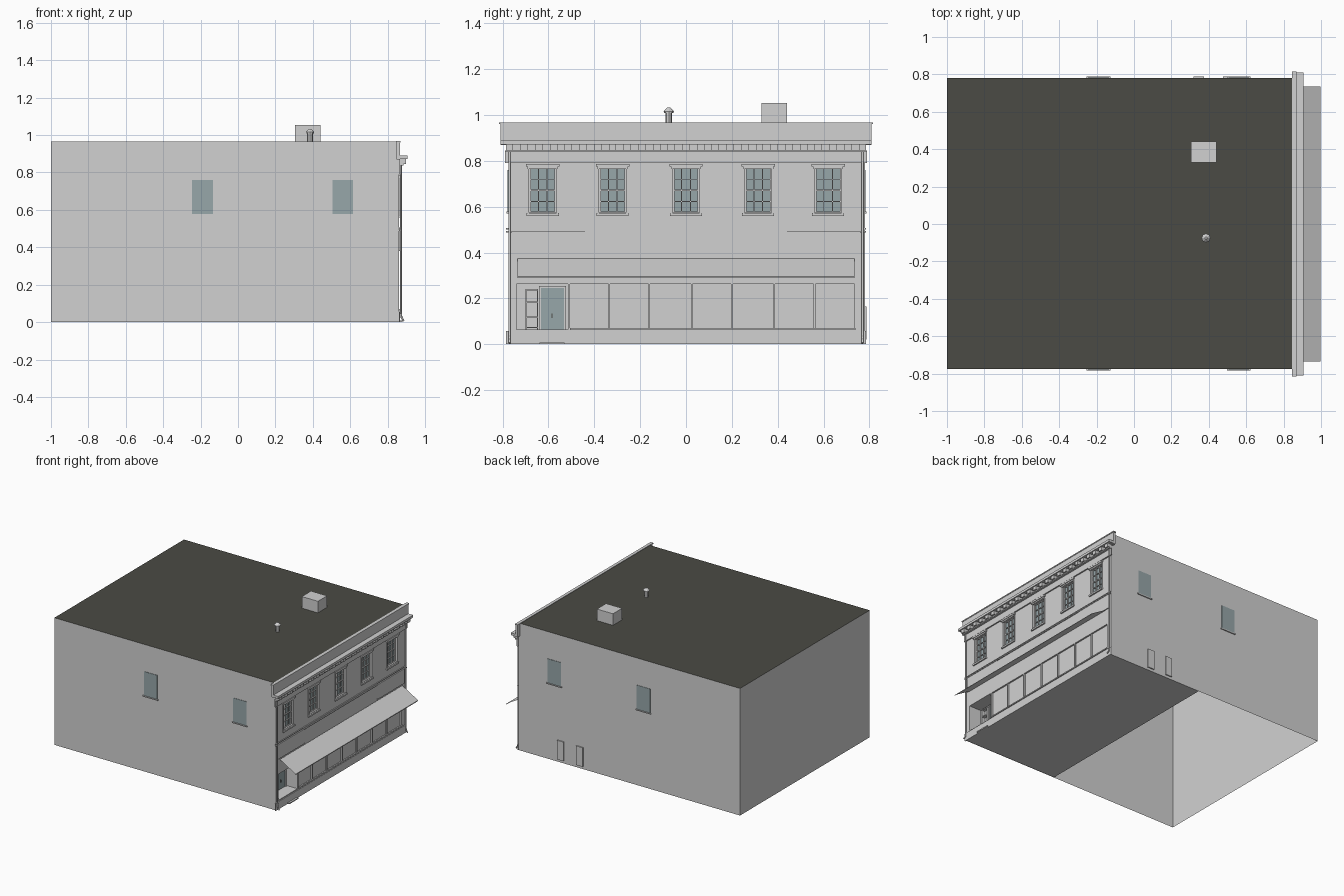
import bpy, bmesh
from mathutils import Vector

if "Cube" in bpy.data.objects:
    bpy.data.objects.remove(bpy.data.objects["Cube"], do_unlink=True)


def material(name, rgb):
    m = bpy.data.materials.new(name)
    m.use_nodes = True
    m.diffuse_color = (*rgb, 1)
    m.node_tree.nodes["Principled BSDF"].inputs["Base Color"].default_value = (*rgb, 1)
    return m


WALL = material("light grey", (0.64, 0.64, 0.64))
ROOF = material("roof charcoal", (0.07, 0.07, 0.058))
GLASS = material("blue grey glass", (0.31, 0.385, 0.4))

LEFT, RIGHT, BACK, FACE, TOP = -0.775, 0.78, -1.0, 0.86, 0.965


def finish(name, bm, *mats):
    me = bpy.data.meshes.new(name)
    bm.to_mesh(me)
    bm.free()
    for m in mats:
        me.materials.append(m)
    ob = bpy.data.objects.new(name, me)
    bpy.context.collection.objects.link(ob)
    return ob


def add_box(bm, xr, yr, zr):
    vs = bmesh.ops.create_cube(bm, size=1)["verts"]
    for v in vs:
        v.co = [r[0] if c < 0 else r[1] for c, r in zip(v.co, (xr, yr, zr))]


def boxes(name, mat, *ranges):
    bm = bmesh.new()
    for r in ranges:
        add_box(bm, *r)
    return finish(name, bm, mat)


def sheet(name, mat, *quads):
    bm = bmesh.new()
    for q in quads:
        bm.faces.new([bm.verts.new(p) for p in q])
    return finish(name, bm, mat)


def facade(name, ys, zs, holes):
    """Wall facing +x; holes maps a (column, row) to (depth, material slot)."""
    bm = bmesh.new()
    grid = [[bm.verts.new((FACE, y, z)) for z in zs] for y in ys]
    cells = {}
    for i in range(len(ys) - 1):
        for j in range(len(zs) - 1):
            cells[i, j] = bm.faces.new((grid[i][j], grid[i + 1][j],
                                        grid[i + 1][j + 1], grid[i][j + 1]))
    for key, (depth, slot) in holes.items():
        new = bmesh.ops.extrude_discrete_faces(bm, faces=[cells[key]])["faces"][0]
        new.material_index = slot
        bmesh.ops.translate(bm, verts=new.verts, vec=(-depth, 0, 0))
    finish(name, bm, WALL, GLASS)


# Hollow shell: three plain walls, roof, and a floor under the front half only
def wall(a, b):
    return [(*a, 0), (*b, 0), (*b, TOP), (*a, TOP)]


corners = [(FACE, RIGHT), (BACK, RIGHT), (BACK, LEFT), (FACE, LEFT)]
sheet("outer_walls", WALL, *[wall(corners[i], corners[i + 1]) for i in range(3)])
sheet("roof", ROOF, [(x, y, TOP) for x, y in corners])
sheet("floor", WALL, [(x, y, 0.002) for x, y in
                      ((FACE, LEFT), (0.07, LEFT), (0.07, RIGHT), (FACE, RIGHT))])

# Shop level: recessed entrance and a row of display panes
mullions = [-0.335, -0.16, 0.025, 0.2, 0.385, 0.56]
ys = [LEFT, -0.74, -0.515, -0.505]
for m in mullions:
    ys += [m - 0.004, m + 0.004]
ys += [0.735, RIGHT]
shop_holes = {(i, 1): (0.012, 0) for i in range(3, len(ys) - 1, 2)}
shop_holes[1, 1] = (0.1, 0)
facade("shop_front", ys, [0, 0.065, 0.262, 0.5], shop_holes)

# Upper storey with five sash windows
centres = [-0.625, -0.32, 0, 0.315, 0.62]
ys = [LEFT] + [c + s for c in centres for s in (-0.06, 0.06)] + [RIGHT]
facade("upper_front", ys, [0.5, 0.575, 0.768, TOP],
       {(i, 1): (0.02, 1) for i in range(1, 11, 2)})

for k, c in enumerate(centres):
    x = (0.838, 0.848)
    z0, z1 = 0.575, 0.768
    parts = [(x, (c + s * 0.056 - 0.005, c + s * 0.056 + 0.005), (z0, z1)) for s in (-1, 1)]
    parts += [(x, (c + s * 0.019 - 0.002, c + s * 0.019 + 0.002), (z0, z1)) for s in (-1, 1)]
    for j, h in enumerate((0.004, 0.002, 0.004, 0.002, 0.004)):
        z = z0 + (z1 - z0) * j / 4
        parts.append((x, (c - 0.06, c + 0.06), (z - h, z + h)))
    boxes(f"sash_bars_{k}", WALL, *parts)
    boxes(f"window_trim_{k}", WALL,
          ((FACE, 0.872), (c - 0.073, c + 0.073), (0.775, 0.787)),
          ((FACE, 0.867), (c - 0.066, c + 0.066), (0.765, 0.775)),
          ((FACE, 0.87), (c - 0.07, c + 0.07), (0.56, 0.572)),
          *[((FACE, 0.864), (c + s * 0.063 - 0.004, c + s * 0.063 + 0.004), (0.572, 0.765))
            for s in (-1, 1)])

# Parapet, cornice with brackets, and frieze
boxes("parapet", WALL,
      ((0.848, 0.865), (-0.81, 0.81), (0.87, 0.962)),
      ((0.845, 0.868), (-0.815, 0.815), (0.96, 0.968)))
boxes("cornice", WALL,
      ((FACE, 0.905), (-0.81, 0.81), (0.872, 0.89)),
      ((FACE, 0.885), (-0.79, 0.79), (0.838, 0.846)),
      ((FACE, 0.87), (-0.79, 0.79), (0.79, 0.838)))
count = 25
boxes("cornice_brackets", WALL,
      *[((FACE, 0.897), (y - 0.016, y + 0.016), (0.846, 0.872))
        for y in (-0.77 + 1.54 * i / (count - 1) for i in range(count))])

# Sign boards and string course
boxes("sign_boards", WALL,
      ((FACE, 0.866), (-0.76, -0.44), (0.38, 0.488)),
      ((FACE, 0.866), (0.44, 0.76), (0.38, 0.488)),
      ((FACE, 0.863), (-0.44, 0.44), (0.385, 0.5)),
      ((FACE, 0.869), (-0.785, 0.785), (0.488, 0.494)),
      ((FACE, 0.866), (-0.785, 0.785), (0.5, 0.506)))

# Thin sloping awning with a small hanging edge
sheet("awning", WALL,
      [(0.866, -0.735, 0.373), (0.998, -0.735, 0.296), (0.998, 0.735, 0.296), (0.866, 0.735, 0.373)],
      [(0.998, -0.735, 0.296), (0.998, -0.735, 0.29), (0.998, 0.735, 0.29), (0.998, 0.735, 0.296)])

# Plinth and window ledge
boxes("plinth", WALL,
      ((FACE, 0.866), (-0.785, 0.785), (0, 0.058)),
      ((FACE, 0.869), (-0.505, 0.74), (0.062, 0.07)))
boxes("door_step", WALL, ((FACE, 0.88), (-0.64, -0.53), (0, 0.008)))

# Entrance door with frame and handle, shelves beside it
boxes("entrance_door", GLASS, ((0.76, 0.768), (-0.635, -0.53), (0.065, 0.245)))
boxes("door_frame", WALL,
      *[((0.76, 0.774), (y - 0.004, y + 0.004), (0.065, 0.252)) for y in (-0.637, -0.528)],
      ((0.76, 0.774), (-0.641, -0.524), (0.245, 0.253)))
boxes("door_handle", ROOF, ((0.768, 0.774), (-0.587, -0.583), (0.115, 0.135)))
boxes("shelves", WALL,
      *[((0.76, 0.785), (-0.7, -0.645), (z, z + 0.006)) for z in (0.07, 0.115, 0.18, 0.235)],
      *[((0.76, 0.785), (y, y + 0.005), (0.065, 0.24)) for y in (-0.7, -0.65)])

# Corner downpipes kicking outwards at the foot
for side, y in (("right", -0.77), ("left", 0.77)):
    cu = bpy.data.curves.new(f"downpipe_{side}", "CURVE")
    cu.dimensions = "3D"
    cu.bevel_depth = 0.005
    cu.bevel_resolution = 1
    cu.use_fill_caps = True
    path = [(0.871, y, 0.84), (0.871, y, 0.06), (0.874, y, 0.025), (0.887, y, 0.006)]
    sp = cu.splines.new("POLY")
    sp.points.add(len(path) - 1)
    for p, co in zip(sp.points, path):
        p.co = (*co, 1)
    cu.materials.append(WALL)
    bpy.context.collection.objects.link(bpy.data.objects.new(cu.name, cu))

# Side windows with sills, on both long walls
for side, y, d in (("right", LEFT, -1), ("left", RIGHT, 1)):
    panes, sills = [], []
    for x in (-0.19, 0.56):
        panes.append(((x - 0.056, x + 0.056), sorted((y, y + d * 0.003)), (0.578, 0.76)))
        sills.append(((x - 0.064, x + 0.064), sorted((y, y + d * 0.008)), (0.57, 0.578)))
    boxes(f"side_windows_{side}", GLASS, *panes)
    boxes(f"side_sills_{side}", WALL, *sills)

# Two service hatches low on the left wall
boxes("service_hatches", WALL,
      *[((x - 0.028, x + 0.028), (RIGHT, RIGHT + 0.008), (0.02, 0.165)) for x in (0.505, 0.345)])

# Roof hatch and vent with conical cap
boxes("roof_hatch", WALL, ((0.305, 0.44), (0.33, 0.44), (TOP, 1.053)))
bm = bmesh.new()
for r1, r2, z0, z1 in ((0.015, 0.015, TOP, 1.015), (0.02, 0.02, 1.008, 1.016),
                       (0.024, 0.006, 1.016, 1.033)):
    new = bmesh.ops.create_cone(bm, cap_ends=True, segments=8, radius1=r1, radius2=r2,
                                depth=z1 - z0)["verts"]
    bmesh.ops.translate(bm, verts=new, vec=Vector((0.385, -0.075, (z0 + z1) / 2)))
finish("roof_vent", bm, WALL)
